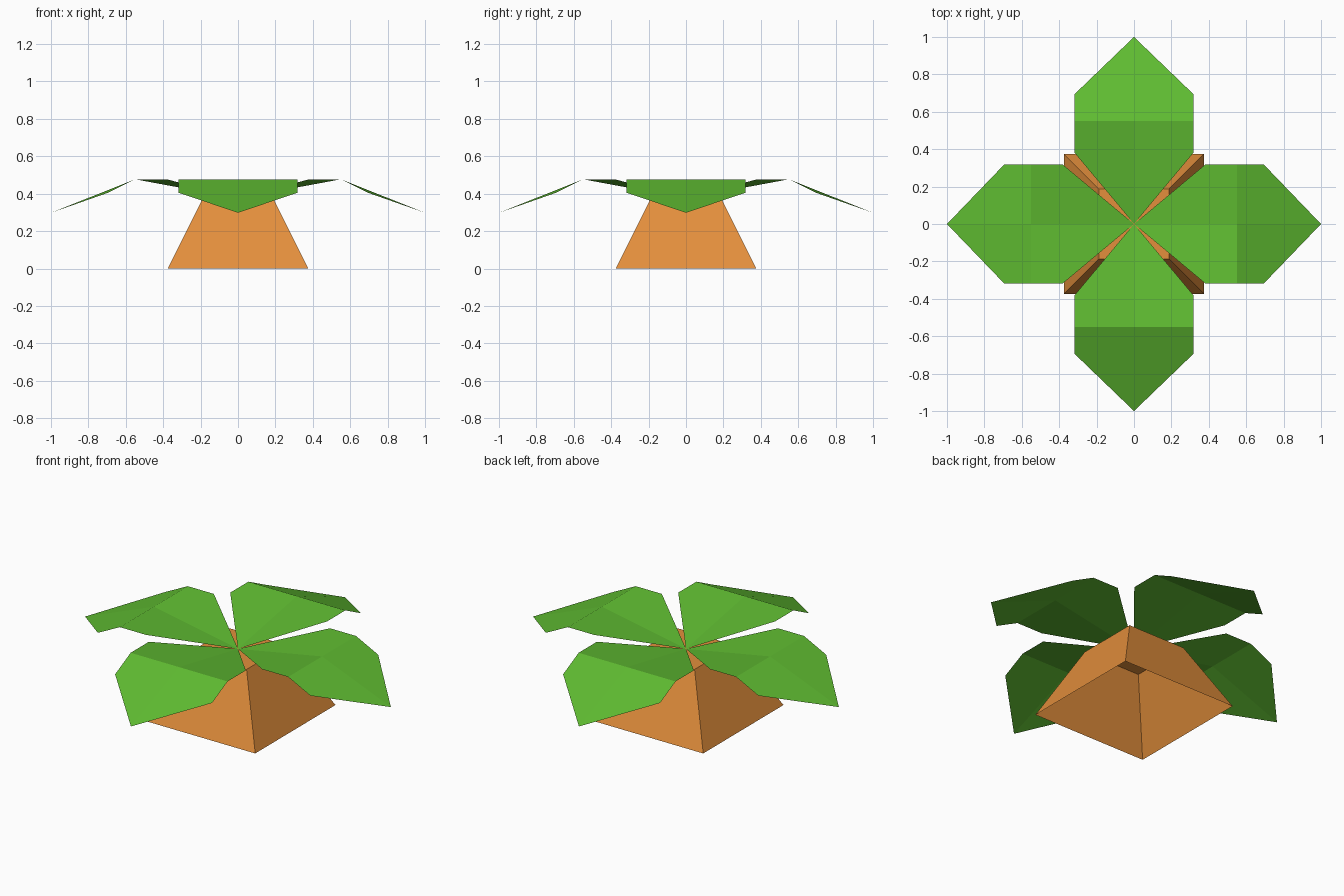
import bpy
import math
from mathutils import Matrix

if "Cube" in bpy.data.objects:
    bpy.data.objects.remove(bpy.data.objects["Cube"])


def material(name, rgb):
    m = bpy.data.materials.new(name)
    m.diffuse_color = (*rgb, 1)
    m.use_nodes = True
    m.node_tree.nodes["Principled BSDF"].inputs["Base Color"].default_value = m.diffuse_color
    return m


def mesh_object(name, verts, faces, mat):
    me = bpy.data.meshes.new(name)
    me.from_pydata(verts, [], faces)
    me.materials.append(mat)
    me.update()
    ob = bpy.data.objects.new(name, me)
    bpy.context.collection.objects.link(ob)
    return ob


orange = material("orange", (0.77, 0.275, 0.045))
green = material("leaf green", (0.115, 0.5, 0.031))

TOP = 0.375    # height of the base top, where the leaves meet
RIDGE = 0.477  # highest level of the leaves

# Base: tapered shell with a cap and an open underside
square = [(-1, -1), (1, -1), (1, 1), (-1, 1)]
base_verts = [(x * r, y * r, z) for r, z in ((0.375, 0), (0.1875, TOP)) for x, y in square]
base_faces = [(i, (i + 1) % 4, 4 + (i + 1) % 4, 4 + i) for i in range(4)] + [(4, 5, 6, 7)]
mesh_object("base", base_verts, base_faces, orange)

# Leaf: centre line (root, fold, tip), then the right and left edges
W = 0.317
centre = [(0, 0, TOP), (0, 0.55, RIDGE), (0, 1, 0.298)]
edge = [(0.38, RIDGE), (0.55, RIDGE), (0.695, 0.405)]
leaf_verts = centre + [(s * W, y, z) for s in (1, -1) for y, z in edge]
leaf_faces = [(0, 3, 4, 1), (1, 4, 5, 2), (0, 1, 7, 6), (1, 2, 8, 7)]

# Four leaves around the centre
for i, side in enumerate(("back", "left", "front", "right")):
    leaf = mesh_object(side + "_leaf", leaf_verts, leaf_faces, green)
    leaf.data.transform(Matrix.Rotation(i * math.pi / 2, 4, 'Z'))
